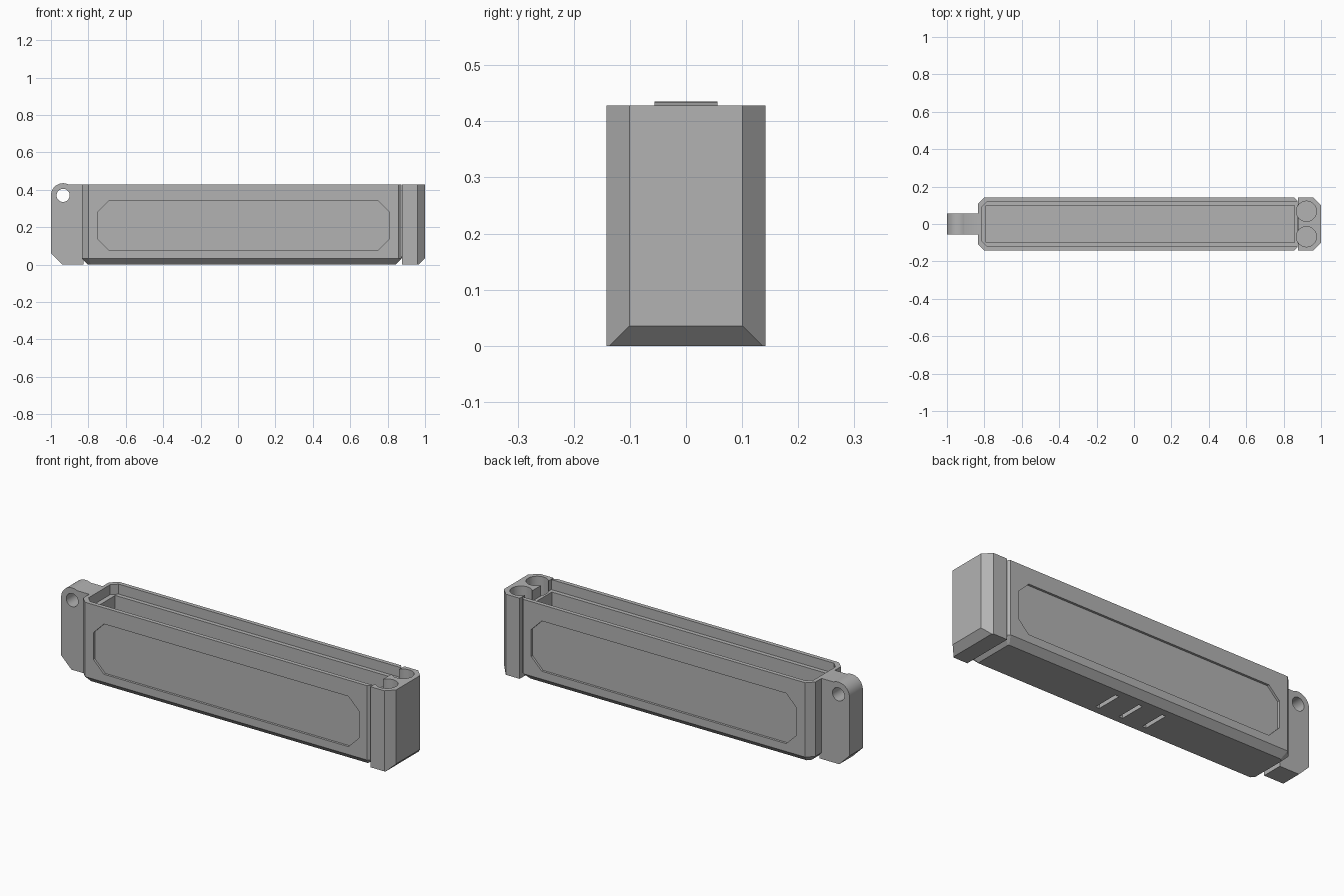
import bpy, bmesh
from math import cos, sin, pi, radians

cube = bpy.data.objects.get("Cube")
if cube:
    bpy.data.objects.remove(cube)

grey = bpy.data.materials.new("plain grey")
grey.use_nodes = True
grey.diffuse_color = (0.45, 0.45, 0.45, 1)
grey.node_tree.nodes["Principled BSDF"].inputs["Base Color"].default_value = grey.diffuse_color


def loft(name, rings):
    """Solid through matching rings of points, capped at both ends."""
    bm = bmesh.new()
    loops = [[bm.verts.new(p) for p in ring] for ring in rings]
    n = len(loops[0])
    for a, b in zip(loops, loops[1:]):
        for i in range(n):
            j = (i + 1) % n
            bm.faces.new((a[i], a[j], b[j], b[i]))
    bm.faces.new(loops[0])
    bm.faces.new(loops[-1])
    bmesh.ops.recalc_face_normals(bm, faces=bm.faces)
    mesh = bpy.data.meshes.new(name)
    bm.to_mesh(mesh)
    bm.free()
    mesh.materials.append(grey)
    obj = bpy.data.objects.new(name, mesh)
    bpy.context.collection.objects.link(obj)
    return obj


def outline(x0, x1, y0, y1, left=0.0, right=0.0):
    """Rectangle with its corners cut at the left and right ends."""
    pts = []
    for x, y, c, sx, sy in ((x0, y0, left, 1, 1), (x1, y0, right, -1, 1),
                            (x1, y1, right, -1, -1), (x0, y1, left, 1, -1)):
        pair = [(x, y + sy * c), (x + sx * c, y)]
        if sx != sy:
            pair.reverse()
        pts += pair if c else pair[:1]
    return pts


def circle(cx, cy, r, n=48):
    return [(cx + r * cos(2 * pi * i / n), cy + r * sin(2 * pi * i / n)) for i in range(n)]


def upright(name, pts, z0, z1):
    return loft(name, [[(x, y, z) for x, y in pts] for z in (z0, z1)])


def crosswise(name, pts, y0, y1):
    return loft(name, [[(x, y, z) for x, z in pts] for y in (y0, y1)])


def cut(target, tool):
    mod = target.modifiers.new("cut " + tool.name, "BOOLEAN")
    mod.operation = "DIFFERENCE"
    mod.solver = "EXACT"
    mod.object = tool
    tool.hide_render = True
    tool.hide_set(True)
    tool.display_type = "WIRE"


def bake(obj):
    """Apply the cuts and keep only hard edges sharp."""
    bpy.ops.object.select_all(action="DESELECT")
    obj.select_set(True)
    bpy.context.view_layer.objects.active = obj
    for mod in list(obj.modifiers):
        tool = mod.object
        bpy.ops.object.modifier_apply(modifier=mod.name)
        bpy.data.objects.remove(tool)
    bpy.ops.object.shade_smooth_by_angle(angle=radians(30))


TOP, HALF, BEVEL = 0.428, 0.142, 0.033
X0, X1 = -0.835, 0.875

# Long box with bevelled underside
foot = outline(X0 + BEVEL, X1 - BEVEL, -HALF + BEVEL, HALF - BEVEL, 0.016, 0.005)
wall = outline(X0, X1, -HALF, HALF, 0.035, 0.018)
body = loft("box_body", [[(x, y, z) for x, y in ring]
                         for ring, z in ((foot, 0), (wall, BEVEL), (wall, TOP))])

# Open compartment with a lid ledge running out to the end block
cut(body, upright("ledge_cutter", outline(-0.815, 0.9, -0.12, 0.12, 0.03), 0.375, 0.5))
cut(body, upright("cavity_cutter", outline(-0.79, 0.857, -0.098, 0.098), 0.045, 0.5))

# Recessed side panels
panel = outline(-0.75, 0.81, 0.075, 0.342, 0.062, 0.062)
for side in (-1, 1):
    cut(body, crosswise("panel_cutter", panel, side * 0.13, side * 0.2))

# Shallow slots underneath
for i in (-1, 0, 1):
    x = 0.02 + 0.14 * i
    cut(body, upright("slot_cutter", outline(x - 0.011, x + 0.011, -0.07, 0.07), -0.05, 0.02))

# End block, sloped at the outer lower edge, with two round wells
block = upright("end_block", outline(X1 + 0.003, 1.0, -HALF, HALF, 0, 0.041), 0, TOP)
slope = [(0.965, 0), (0.965, -0.1), (1.1, -0.1), (1.1, 0.135)]
cut(block, crosswise("slope_cutter", slope, -0.3, 0.3))
for side in (-1, 1):
    for part in (block, body):
        cut(part, upright("well_cutter", circle(0.922, side * 0.068, 0.054), 0.045, 0.5))

# Core joining the block to the box
upright("block_core", outline(0.86, 0.885, -0.1, 0.1), 0.034, 0.044)

# Hanging tab with rounded top and a hole
cx, cz, r = -0.935, 0.37, 0.065
arc = [(cx + r * cos(a), cz + r * sin(a)) for a in
       (pi - (pi - 1.11) * i / 20 for i in range(21))]
tab = crosswise("hanging_tab", [(-0.825, TOP), (-0.825, 0), (-0.94, 0), (-1, 0.06)] + arc,
                -0.056, 0.056)
cut(tab, crosswise("hole_cutter", circle(cx, cz, 0.035, 40), -0.2, 0.2))

for part in (body, block, tab):
    bake(part)
